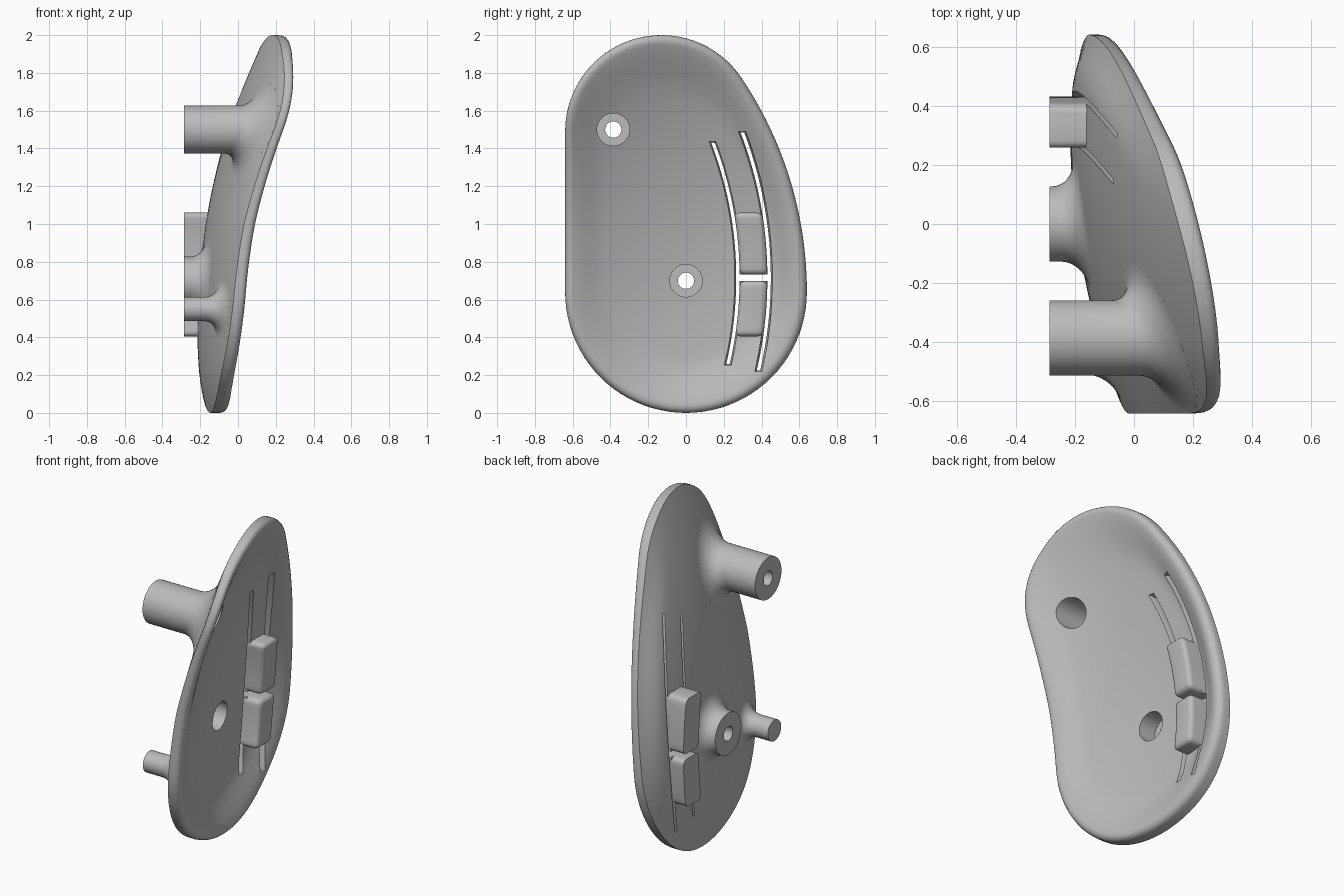
import bpy
import bmesh
from math import sin, cos, pi, radians, asin, atan2

cube = bpy.data.objects.get("Cube")
if cube:
    bpy.data.objects.remove(cube, do_unlink=True)

BED = -0.285          # flat plane where posts and buttons end
THICK = 0.063         # plate thickness
FILLET = 0.05         # rounded rim on the outer side
PIVOT_Y, PIVOT_Z = -1.725, 0.715   # centre of the slot arcs

grey = bpy.data.materials.new("matte grey")
grey.use_nodes = True
grey.diffuse_color = (0.5, 0.5, 0.5, 1)
grey.node_tree.nodes["Principled BSDF"].inputs["Base Color"].default_value = (0.5, 0.5, 0.5, 1)


def back(y, z):
    """Dished back surface of the plate, curling up at the toe and front shoulder."""
    toe = 0.35 * max(0, 0.25 - z) ** 2
    shoulder = 0.9 * max(0, -0.4 - y) ** 2 * max(0, z - 1)
    dish = (0.19 + 0.04 * z) * (y - 0.3) ** 2 + 0.145 * (z - 0.45) ** 2
    return -0.215 + dish + toe + shoulder


def back_lip(y, z):
    return 0.13 * max(0, y) ** 2 * z


def outer_lip(y, z):
    return 0.035 + 0.028 * y - 0.006 * z + 0.06 * max(0, y) ** 2 * (z - 0.5)


def surface(offset):
    return lambda y, z: back(y, z) + offset


def plane(x):
    return lambda y, z: x


def skin(name, rings):
    """Closed solid through a list of equal-length point rings."""
    bm = bmesh.new()
    loops = [[bm.verts.new(p) for p in ring] for ring in rings]
    n = len(loops[0])
    for a, b in zip(loops, loops[1:]):
        for i in range(n):
            j = (i + 1) % n
            bm.faces.new((a[i], a[j], b[j], b[i]))
    bm.faces.new(loops[0])
    bm.faces.new(loops[-1])
    bmesh.ops.recalc_face_normals(bm, faces=bm.faces)
    mesh = bpy.data.meshes.new(name)
    bm.to_mesh(mesh)
    bm.free()
    obj = bpy.data.objects.new(name, mesh)
    bpy.context.collection.objects.link(obj)
    mesh.materials.append(grey)
    return obj


def activate(obj):
    bpy.ops.object.select_all(action='DESELECT')
    obj.select_set(True)
    bpy.context.view_layer.objects.active = obj


def cut(obj, cutters):
    activate(obj)
    for c in cutters:
        mod = obj.modifiers.new("cut", 'BOOLEAN')
        mod.operation = 'DIFFERENCE'
        mod.solver = 'EXACT'
        mod.object = c
        bpy.ops.object.modifier_apply(modifier=mod.name)


def smooth(obj):
    activate(obj)
    bpy.ops.object.shade_smooth_by_angle(angle=radians(35))


# Plate outline: tangent arcs as (centre y, centre z, radius, start, end, steps)
BLEND = atan2(0.85, 1.26)
ARCS = [(-1.39, 0.64, 2.03, 0, BLEND, 24),
        (-0.13, 1.49, 0.51, BLEND, pi, 32),
        (0, 0.64, 0.64, pi, 2 * pi, 44)]


def outline(inset):
    pts = []
    for cy, cz, r, a0, a1, n in ARCS:
        for i in range(n):
            a = a0 + (a1 - a0) * i / n
            pts.append((cy + (r - inset) * cos(a), cz + (r - inset) * sin(a)))
        if cy == -0.13:      # straight front edge
            for i in range(16):
                pts.append((-0.64 + inset, 1.49 - 0.85 * i / 16))
    return pts


def plate_ring(scale, inset, offset, lip):
    """Outline ring laid on the dish, lifted towards the rim by the lip."""
    t = max(0, (scale - 0.74) / 0.26)
    blend = t * t * (3 - 2 * t)
    ring = []
    for y, z in outline(inset):
        y, z = y * scale, 0.95 + (z - 0.95) * scale
        ring.append((back(y, z) + offset + blend * lip(y, z), y, z))
    return ring


scales = [0.03] + [i / 20 for i in range(1, 21)]
rings = [plate_ring(s, 0, 0, back_lip) for s in scales]
for i in range(7):
    a = pi / 2 * i / 6
    rings.append(plate_ring(1, FILLET * (1 - cos(a)), THICK - FILLET * (1 - sin(a)), outer_lip))
rings += [plate_ring(s, FILLET, THICK, outer_lip) for s in reversed(scales[:-1])]
plate = skin("curved_plate", rings)


def arc_solid(name, corners, z0, z1, steps):
    """Sweep a section of (radius, x function) corners along the slot arc."""
    rings = []
    for i in range(steps + 1):
        z = z0 + (z1 - z0) * i / steps
        ring = []
        for r, fx in corners:
            y = PIVOT_Y + r * cos(asin((z - PIVOT_Z) / r))
            ring.append((fx(y, z), y, z))
        rings.append(ring)
    return skin(name, rings)


def band(r0, r1, low, high):
    return [(r0, low), (r1, low), (r1, high), (r0, high)]


def slot(name, r, z0, z1):
    """Through slot plus the flared mouth on the outer side."""
    through = arc_solid(name, band(r - 0.009, r + 0.009, plane(-0.6), plane(0.6)), z0, z1, 30)
    low, high, clear = surface(THICK - 0.02), surface(THICK + 0.002), surface(THICK + 0.06)
    mouth = arc_solid(name + "_mouth",
                      [(r - 0.008, low), (r + 0.008, low), (r + 0.018, high),
                       (r + 0.018, clear), (r - 0.018, clear), (r - 0.018, high)],
                      z0 - 0.006, z1 + 0.006, 30)
    return [through, mouth]


def circle(x, cy, cz, r, n):
    return [(x, cy + r * cos(2 * pi * k / n), cz + r * sin(2 * pi * k / n)) for k in range(n)]


def bore(name, cy, cz):
    """Screw hole with a wide counterbore from the outer side."""
    return skin(name, [circle(x, cy, cz, r, 40) for x, r in
                       ((-0.6, 0.043), (-0.22, 0.043), (-0.22, 0.086), (0.6, 0.086))])


def post(name, cy, cz, r, flare, height):
    """Round post with a fillet that follows the plate."""
    def ring(radius, rise):
        return [(max(BED + 0.004, back(y, z) + rise), y, z)
                for x, y, z in circle(0, cy, cz, radius, 48)]

    rings = [circle(BED, cy, cz, r, 48)]
    for i in range(11):
        p = pi / 2 * i / 10
        rings.append(ring(r + flare * (1 - cos(p)), -height * (1 - sin(p))))
    rings.append(ring(r + flare, 0.02))
    return skin(name, rings)


# Holes, arc slots and the gap between the two spring tongues
upper_bore = bore("upper_bore", -0.385, 1.5)
lower_bore = bore("lower_bore", 0, 0.7)
cutters = [upper_bore, lower_bore]
cutters += slot("inner_slot", 2.0, 0.26, 1.43)
cutters += slot("outer_slot", 2.165, 0.225, 1.485)
cutters.append(arc_solid("tongue_gap", band(2.0, 2.165, plane(-0.6), plane(0.6)),
                         0.698, 0.732, 1))
cut(plate, cutters)
smooth(plate)

# Mounting posts
upper_post = post("upper_screw_post", -0.385, 1.5, 0.127, 0.12, 0.1)
lower_post = post("lower_screw_post", 0, 0.7, 0.127, 0.09, 0.08)
peg = post("locating_peg", -0.445, 0.55, 0.064, 0.085, 0.085)
cut(upper_post, [upper_bore])
cut(lower_post, [lower_bore])
for obj in (upper_post, lower_post, peg):
    smooth(obj)


def round_edges(obj, width):
    """Round the sharp edges except those on the bed plane."""
    bm = bmesh.new()
    bm.from_mesh(obj.data)
    edges = [e for e in bm.edges if e.calc_face_angle(0) > radians(40)
             and max(v.co.x for v in e.verts) > BED + 0.01]
    bmesh.ops.bevel(bm, geom=edges, offset=width, segments=4, profile=0.5, affect='EDGES')
    bm.to_mesh(obj.data)
    bm.free()


# Push buttons at the tips of the tongues
for name, z0, z1 in (("lower_button", 0.405, 0.698), ("upper_button", 0.732, 1.06)):
    button = arc_solid(name, band(2.009, 2.156, plane(BED), surface(THICK + 0.095)), z0, z1, 6)
    round_edges(button, 0.028)
    smooth(button)

for cutter in cutters:
    bpy.data.objects.remove(cutter, do_unlink=True)
